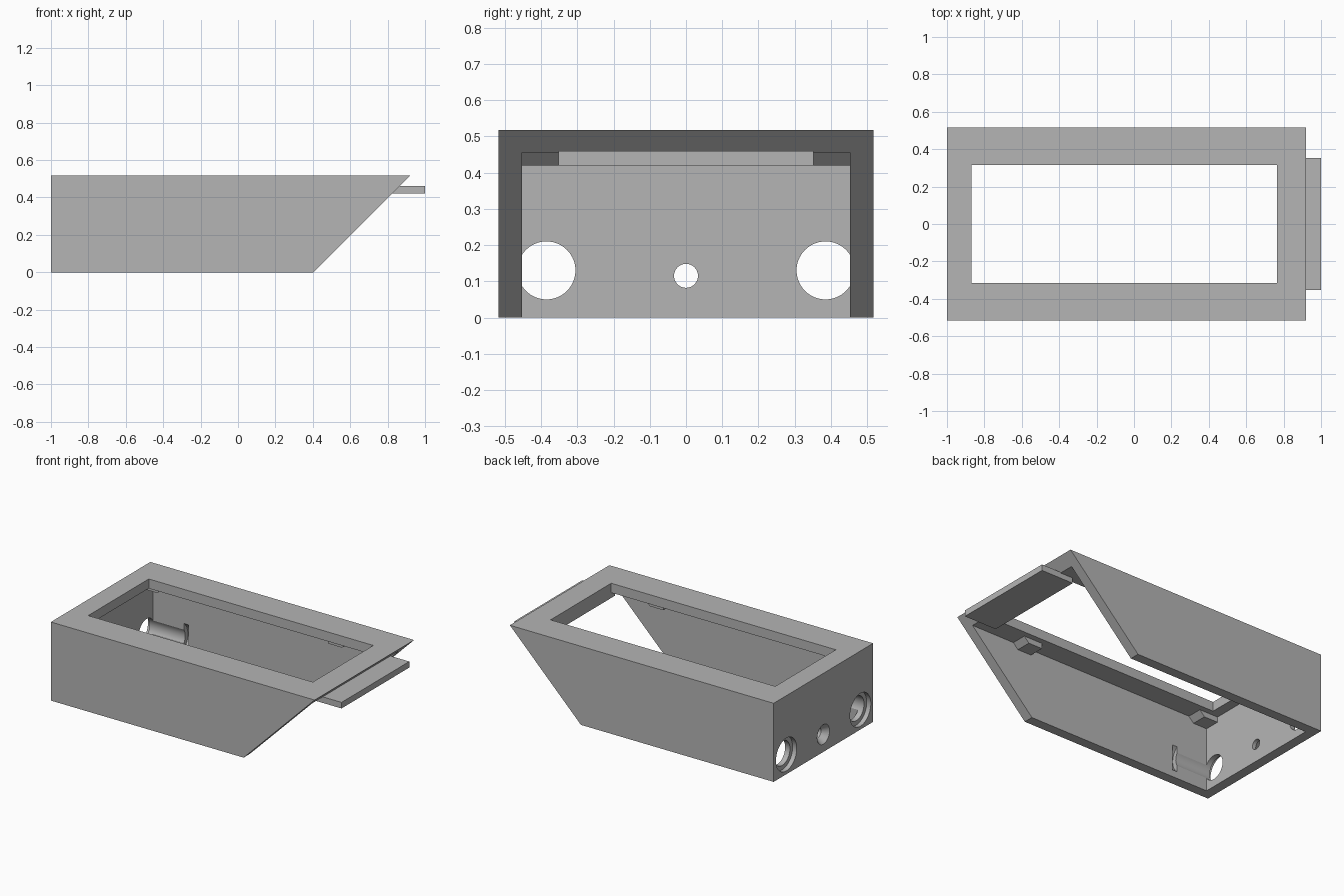
import bpy, bmesh
from math import radians
from mathutils import Matrix

default = bpy.data.objects.get("Cube")
if default:
    bpy.data.objects.remove(default, do_unlink=True)

grey = bpy.data.materials.new("plain grey")
grey.use_nodes = True
GREY = (0.46, 0.46, 0.46, 1)
grey.diffuse_color = GREY
grey.node_tree.nodes["Principled BSDF"].inputs["Base Color"].default_value = GREY

HALF, HEIGHT, WALL = 0.517, 0.517, 0.065
INNER, CEILING, BACK = HALF - WALL, HEIGHT - 0.062, -1 + WALL


def make_object(name, bm):
    bmesh.ops.recalc_face_normals(bm, faces=bm.faces)
    mesh = bpy.data.meshes.new(name)
    bm.to_mesh(mesh)
    bm.free()
    mesh.materials.append(grey)
    obj = bpy.data.objects.new(name, mesh)
    bpy.context.collection.objects.link(obj)
    return obj


def prism(name, profile, y0, y1):
    """Extrude an x-z profile along y."""
    bm = bmesh.new()
    face = bm.faces.new([bm.verts.new((x, y0, z)) for x, z in profile])
    new = bmesh.ops.extrude_face_region(bm, geom=[face])["geom"]
    verts = [v for v in new if isinstance(v, bmesh.types.BMVert)]
    bmesh.ops.translate(bm, verts=verts, vec=(0, y1 - y0, 0))
    return make_object(name, bm)


def box(name, x0, x1, y0, y1, z0, z1):
    return prism(name, [(x0, z0), (x1, z0), (x1, z1), (x0, z1)], y0, y1)


def bore(name, x0, x1, y, z, r0, r1):
    """Round cutter along x, with radius r0 at x0 and r1 at x1."""
    bm = bmesh.new()
    place = Matrix.Translation(((x0 + x1) / 2, y, z)) @ Matrix.Rotation(radians(90), 4, "Y")
    bmesh.ops.create_cone(bm, cap_ends=True, segments=64, radius1=r0, radius2=r1,
                          depth=x1 - x0, matrix=place)
    return make_object(name, bm)


def cut(target, cutter):
    cutter.hide_render = True
    mod = target.modifiers.new("cut", "BOOLEAN")
    mod.operation, mod.solver, mod.object = "DIFFERENCE", "EXACT", cutter
    bpy.context.view_layer.objects.active = target
    bpy.ops.object.modifier_apply(modifier=mod.name)
    bpy.data.objects.remove(cutter, do_unlink=True)


# Housing with a sloped open end, hollow from below
housing = prism("housing", [(-1, 0), (0.403, 0), (0.92, HEIGHT), (-1, HEIGHT)], -HALF, HALF)
cut(housing, box("cavity", BACK, 2, -INNER, INNER, -1, CEILING))
cut(housing, box("top_opening", -0.87, 0.765, -0.315, 0.315, 0.3, 1))

# Side bores: through hole with wall groove, outer recess, inner retaining slot
for y in (-0.385, 0.385):
    cut(housing, bore("through_hole", -1.1, -0.7, y, 0.13, 0.08, 0.08))
    cut(housing, bore("outer_recess", -1.1, -0.97, y, 0.13, 0.108, 0.108))
    cut(housing, bore("inner_slot", -0.71, -0.675, y, 0.13, 0.108, 0.108))

# Countersunk centre hole
cut(housing, bore("centre_hole", -1.1, -0.9, 0, 0.115, 0.033, 0.033))
cut(housing, bore("countersink", -1.01, -0.96, 0, 0.115, 0.072, 0.033))

# Tongue under the roof at the open end
box("tongue", 0.765, 1, -0.352, 0.352, 0.42, 0.46)

# Wedge-ended clips under the roof along both side walls
for side, y0, y1 in (("right", -INNER - 0.01, -0.352), ("left", 0.352, INNER + 0.01)):
    for place, x in (("front", 0.41), ("rear", BACK)):
        profile = [(x, 0.42), (x + 0.1, 0.42), (x + 0.14, 0.46), (x, 0.46)]
        prism(f"{side}_{place}_clip", profile, y0, y1)

# Smooth the round bores, keep every edge sharp
bpy.ops.object.select_all(action="DESELECT")
housing.select_set(True)
bpy.context.view_layer.objects.active = housing
bpy.ops.object.shade_smooth_by_angle(angle=radians(30))
